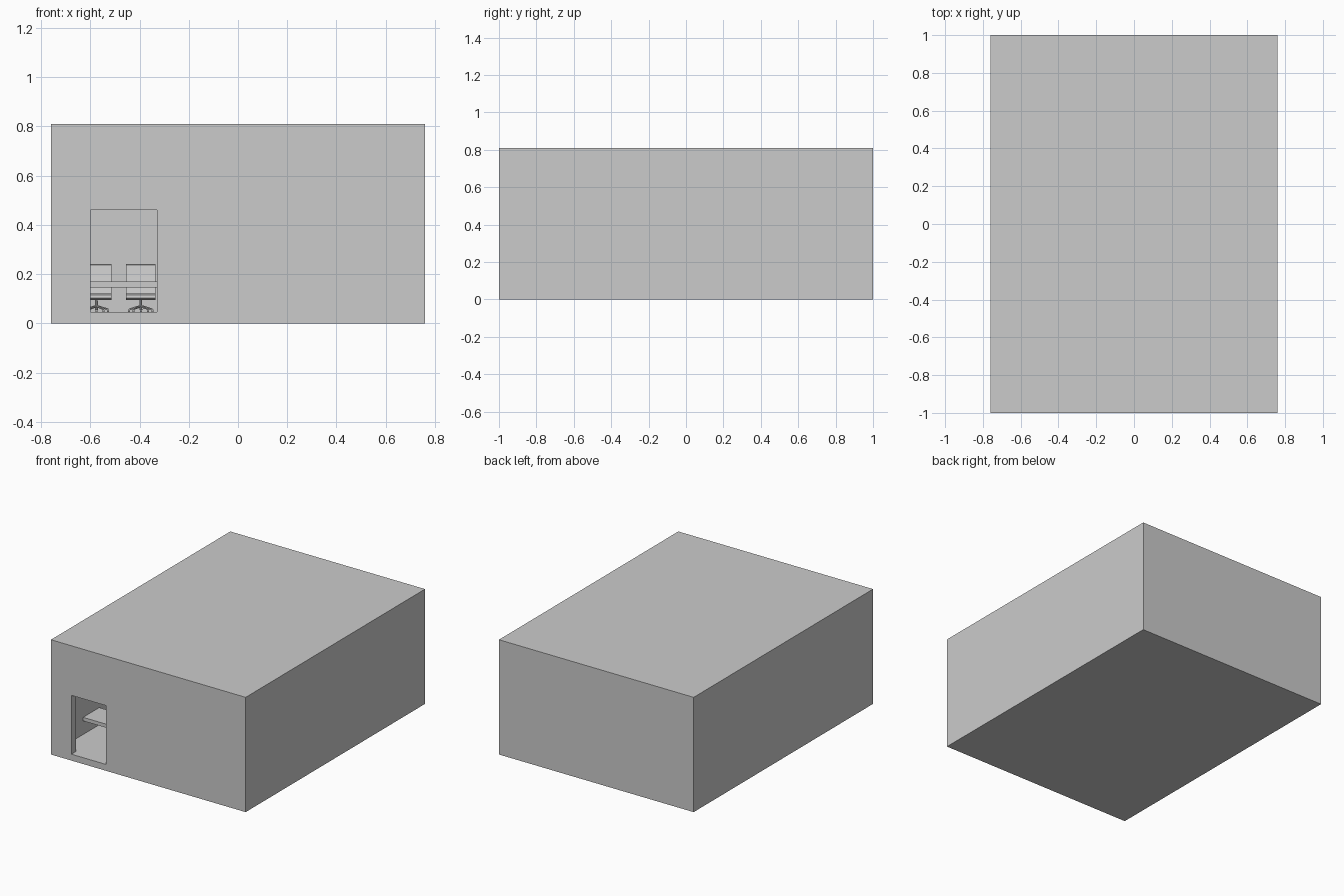
import bpy, bmesh
from math import cos, sin, pi
from mathutils import Vector, Matrix

if "Cube" in bpy.data.objects:
    bpy.data.objects.remove(bpy.data.objects["Cube"])

X, Y, H = 0.76, 1.0, 0.81
WALL, FLOOR, ROOF = 0.05, 0.045, 0.01
TOP = H - ROOF


def make_object(name, bm):
    bmesh.ops.recalc_face_normals(bm, faces=bm.faces)
    mesh = bpy.data.meshes.new(name)
    bm.to_mesh(mesh)
    bm.free()
    ob = bpy.data.objects.new(name, mesh)
    bpy.context.collection.objects.link(ob)
    return ob


def add_box(bm, x0, x1, y0, y1, z0, z1):
    size = Matrix.Diagonal((x1 - x0, y1 - y0, z1 - z0, 1))
    mid = Matrix.Translation(((x0 + x1) / 2, (y0 + y1) / 2, (z0 + z1) / 2))
    bmesh.ops.create_cube(bm, size=1, matrix=mid @ size)


def box(name, *dims):
    bm = bmesh.new()
    add_box(bm, *dims)
    return make_object(name, bm)


def extrude_outline(bm, points, direction):
    face = bm.faces.new([bm.verts.new(p) for p in points])
    out = bmesh.ops.extrude_face_region(bm, geom=[face])
    moved = [g for g in out["geom"] if isinstance(g, bmesh.types.BMVert)]
    bmesh.ops.translate(bm, verts=moved, vec=direction)
    # the starting face is kept, so the solid stays closed


def add_rod(bm, a, b, r1, r2, sides=8):
    a, b = Vector(a), Vector(b)
    d = b - a
    rot = d.to_track_quat('Z', 'Y').to_matrix().to_4x4()
    bmesh.ops.create_cone(bm, cap_ends=True, segments=sides, radius1=r1, radius2=r2,
                          depth=d.length, matrix=Matrix.Translation((a + b) / 2) @ rot)


# Room shell
box("floor_slab", -X, X, -Y, Y, 0, FLOOR)
box("roof_slab", -X, X, -Y, Y, TOP, H)
box("left_wall", -X, -X + WALL, -Y + WALL, Y - WALL, FLOOR, TOP)
box("right_wall", X - WALL, X, -Y + WALL, Y - WALL, FLOOR, TOP)
box("back_wall", -X, X, Y - WALL, Y, FLOOR, TOP)

# Front wall wraps around the door opening
bm = bmesh.new()
outline = [(-X, FLOOR), (-0.6, FLOOR), (-0.6, 0.46), (-0.33, 0.46),
           (-0.33, FLOOR), (X, FLOOR), (X, TOP), (-X, TOP)]
extrude_outline(bm, [(x, -Y, z) for x, z in outline], (0, WALL, 0))
make_object("front_wall", bm)


def chair_mesh():
    bm = bmesh.new()
    # Seat cushion and backrest shell, drawn from the side
    seat = [(-0.06, 0.103), (-0.05, 0.095), (0.05, 0.095), (0.06, 0.105),
            (0.055, 0.118), (-0.045, 0.122), (-0.058, 0.116)]
    back = [(0.046, 0.122), (0.058, 0.118), (0.064, 0.15), (0.072, 0.2),
            (0.078, 0.235), (0.073, 0.241), (0.066, 0.236), (0.06, 0.2), (0.052, 0.15)]
    for prof in (seat, back):
        extrude_outline(bm, [(-0.06, y, z) for y, z in prof], (0.12, 0, 0))
    # Gas post and five-legged base with casters
    add_rod(bm, (0, 0, 0.055), (0, 0, 0.096), 0.006, 0.005)
    for i in range(5):
        a = pi / 2 + i * 2 * pi / 5
        tip = (0.05 * cos(a), 0.05 * sin(a))
        add_rod(bm, (0, 0, 0.07), (*tip, 0.057), 0.005, 0.003, 6)
        add_rod(bm, (tip[0] - 0.004, tip[1], 0.051), (tip[0] + 0.004, tip[1], 0.051),
                0.006, 0.006)
    return make_object("chair", bm)


first_chair = chair_mesh()
bpy.context.view_layer.objects.active = first_chair
first_chair.select_set(True)
bpy.ops.object.shade_smooth_by_angle()

# Desk rows either side of a central aisle, three chairs behind each desk
placed = 0
for row in range(4):
    y = -0.63 + 0.42 * row
    for side in (-1, 1):
        bm = bmesh.new()
        ends = sorted((side * 0.705, side * 0.085))
        add_box(bm, *ends, y - 0.09, y + 0.09, 0.145, 0.17)
        panel = sorted((side * 0.085, side * 0.105))
        add_box(bm, *panel, y - 0.08, y + 0.08, FLOOR, 0.145)
        make_object("desk", bm)
        for x in (0.575, 0.395, 0.215):
            chair = first_chair
            if placed:
                chair = first_chair.copy()
                bpy.context.collection.objects.link(chair)
            chair.location = (side * x, y + 0.17, 0)
            placed += 1
